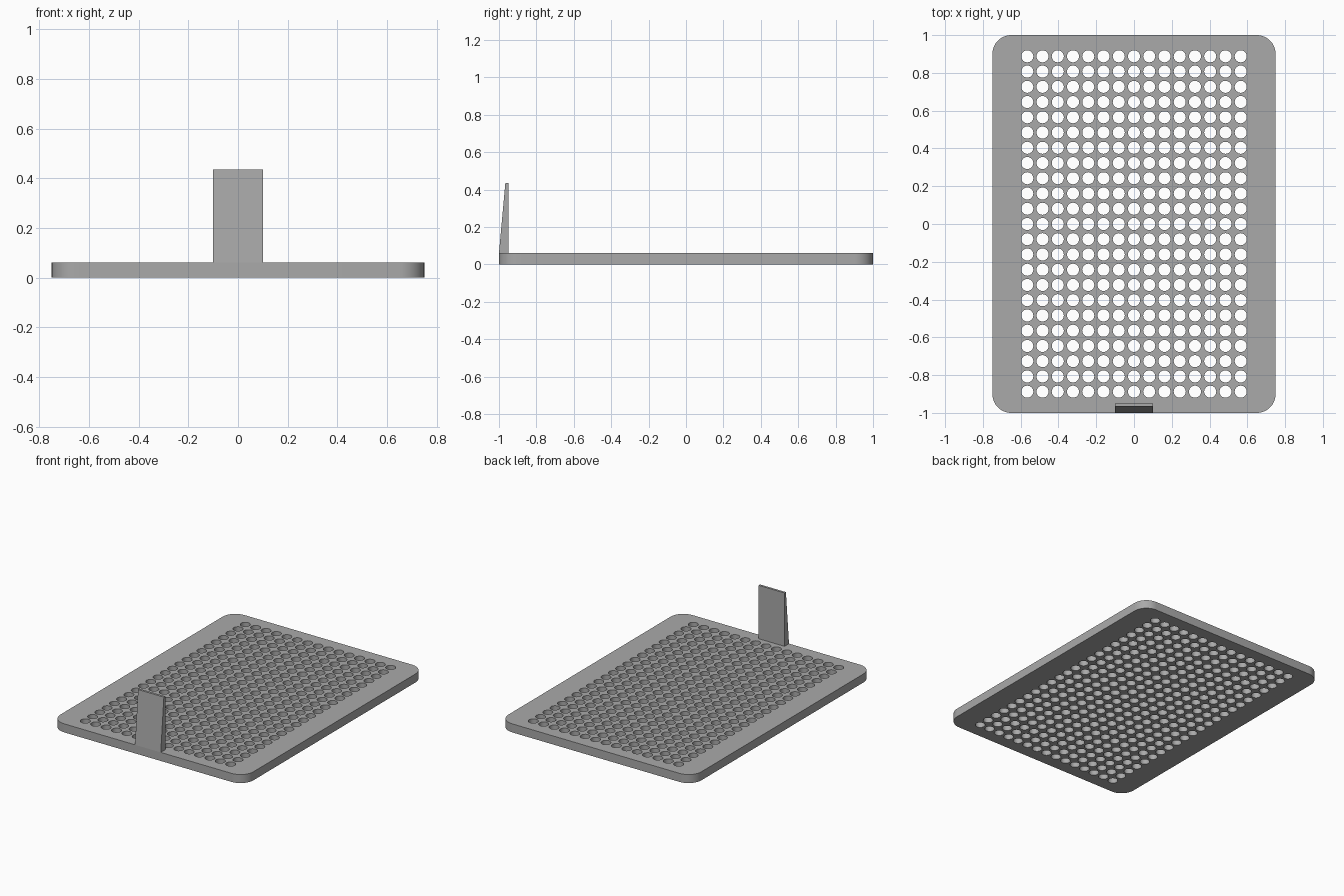
import bpy
import bmesh
from math import cos, sin, pi, radians

default = bpy.data.objects.get("Cube")
if default:
    bpy.data.objects.remove(default, do_unlink=True)

W, D, H = 0.75, 1.0, 0.06      # half width, half depth, plate height
CORNER, HOLE_R = 0.1, 0.032
COLS, ROWS, PITCH = 15, 23, 0.0807

grey = bpy.data.materials.new("plain grey")
grey.use_nodes = True
COLOUR = (0.4, 0.4, 0.4, 1)
grey.diffuse_color = COLOUR
grey.node_tree.nodes["Principled BSDF"].inputs["Base Color"].default_value = COLOUR


def arc(cx, cy, r, start, end, steps):
    angles = [start + (end - start) * i / steps for i in range(steps + 1)]
    return [(cx + r * cos(a), cy + r * sin(a)) for a in angles]


def add_loop(curve, points):
    spline = curve.splines.new("POLY")
    spline.points.add(len(points) - 1)
    for p, (x, y) in zip(spline.points, points):
        p.co = (x, y, 0, 1)
    spline.use_cyclic_u = True


def add_object(name, mesh):
    mesh.materials.clear()
    mesh.materials.append(grey)
    obj = bpy.data.objects.new(name, mesh)
    bpy.context.collection.objects.link(obj)
    return obj


# Perforated plate: rounded outline with a grid of round holes, extruded
outline = bpy.data.curves.new("plate_profile", "CURVE")
outline.dimensions = "2D"
outline.fill_mode = "BOTH"
outline.extrude = H / 2
rim = []
for i, (sx, sy) in enumerate([(1, 1), (-1, 1), (-1, -1), (1, -1)]):
    rim += arc(sx * (W - CORNER), sy * (D - CORNER), CORNER, i * pi / 2, (i + 1) * pi / 2, 12)
add_loop(outline, rim)
for c in range(COLS):
    for r in range(ROWS):
        x, y = (c - (COLS - 1) / 2) * PITCH, (r - (ROWS - 1) / 2) * PITCH
        add_loop(outline, arc(x, y, HOLE_R, 0, 2 * pi, 24)[:-1])

helper = bpy.data.objects.new("plate_profile", outline)
bpy.context.collection.objects.link(helper)
mesh = bpy.data.meshes.new_from_object(helper.evaluated_get(bpy.context.evaluated_depsgraph_get()))
bpy.data.objects.remove(helper, do_unlink=True)

bm = bmesh.new()
bm.from_mesh(mesh)
bmesh.ops.remove_doubles(bm, verts=bm.verts, dist=0.0001)
bmesh.ops.translate(bm, verts=bm.verts, vec=(0, 0, H / 2))
bmesh.ops.recalc_face_normals(bm, faces=bm.faces)
bm.to_mesh(mesh)
bm.free()
plate = add_object("perforated_plate", mesh)
bpy.ops.object.select_all(action="DESELECT")
plate.select_set(True)
bpy.context.view_layer.objects.active = plate
bpy.ops.object.shade_smooth_by_angle(angle=radians(30))

# Upright tab: wedge profile swept across the front edge
bm = bmesh.new()
profile = [(-D, H), (-0.95, H), (-0.95, 0.435), (-0.966, 0.435)]
face = bm.faces.new([bm.verts.new((-0.1, y, z)) for y, z in profile])
swept = bmesh.ops.extrude_face_region(bm, geom=[face])["geom"]
bmesh.ops.translate(bm, verts=[v for v in swept if isinstance(v, bmesh.types.BMVert)], vec=(0.2, 0, 0))
bmesh.ops.recalc_face_normals(bm, faces=bm.faces)
tab_mesh = bpy.data.meshes.new("upright_tab")
bm.to_mesh(tab_mesh)
bm.free()
add_object("upright_tab", tab_mesh)
